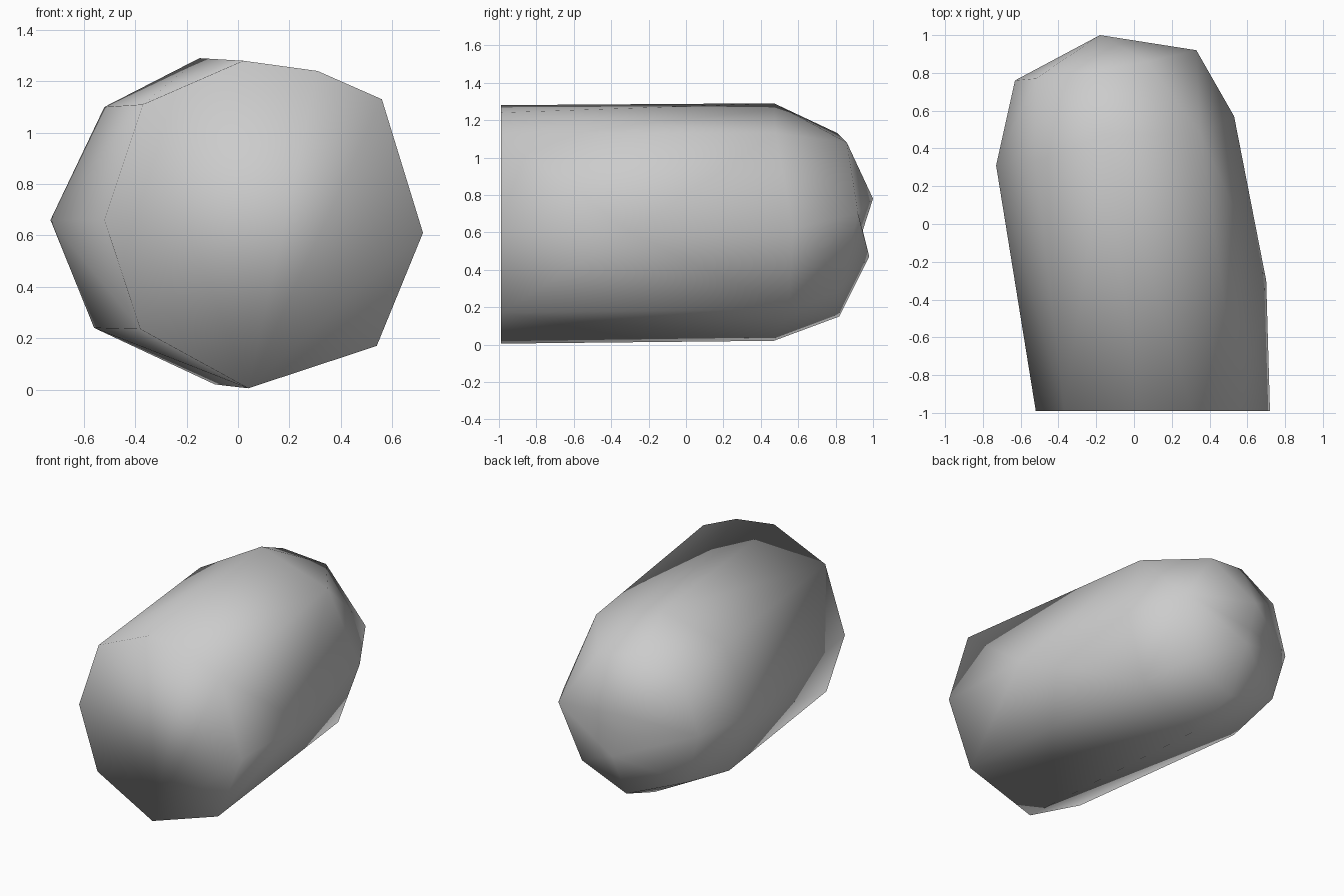
import bpy, bmesh
from mathutils import Vector

cube = bpy.data.objects.get("Cube")
if cube:
    bpy.data.objects.remove(cube, do_unlink=True)

# Single plain grey
grey = bpy.data.materials.new("plain_grey")
grey.use_nodes = True
colour = (0.6, 0.6, 0.6, 1)
grey.diffuse_color = colour
grey.node_tree.nodes["Principled BSDF"].inputs["Base Color"].default_value = colour

# Flat front outline (x, z)
front = [(.72, .61), (.56, 1.13), (.31, 1.24), (.02, 1.28), (-.37, 1.11),
         (-.52, .66), (-.38, .235), (.04, .005), (.54, .17)]
# Shoulder where the body starts to round over
shoulder = [(.70, -.30, .60), (.35, .48, 1.13), (-.15, .47, 1.29), (-.52, .33, 1.10),
            (-.73, .31, .66), (-.56, .33, .24), (-.09, .47, .02), (.38, .55, .19)]
# Rounded back
back = [(.53, .57, .62), (.07, .86, 1.08), (-.22, .81, 1.13), (-.52, .77, 1.0),
        (-.63, .76, .66), (-.53, .75, .31), (-.12, .82, .15), (.22, .82, .29),
        (.33, .92, .70)]
# Two crests either side of the dent
crests = [(-.18, 1.0, .78), (-.12, .98, .47)]

bm = bmesh.new()
for x, z in front:
    bm.verts.new((x, -.99, z))
for p in shoulder + back:
    bm.verts.new(p)
tips = [bm.verts.new(p) for p in crests]
bmesh.ops.convex_hull(bm, input=bm.verts[:])
loose = [v for v in bm.verts if not v.link_faces]
bmesh.ops.delete(bm, geom=loose, context='VERTS')

# Press a shallow dent between the crests
ridge = bm.edges.get(tips)
if ridge:
    cut = bmesh.ops.subdivide_edges(bm, edges=[ridge], cuts=1)
    for v in cut["geom_inner"]:
        if isinstance(v, bmesh.types.BMVert):
            v.co = Vector((-.18, .945, .61))
bmesh.ops.triangulate(bm, faces=[f for f in bm.faces if len(f.verts) > 3])
bmesh.ops.recalc_face_normals(bm, faces=bm.faces[:])
for f in bm.faces:
    f.smooth = True

mesh = bpy.data.meshes.new("rounded_body")
bm.to_mesh(mesh)
bm.free()
mesh.materials.append(grey)
body = bpy.data.objects.new("rounded_body", mesh)
bpy.context.collection.objects.link(body)
